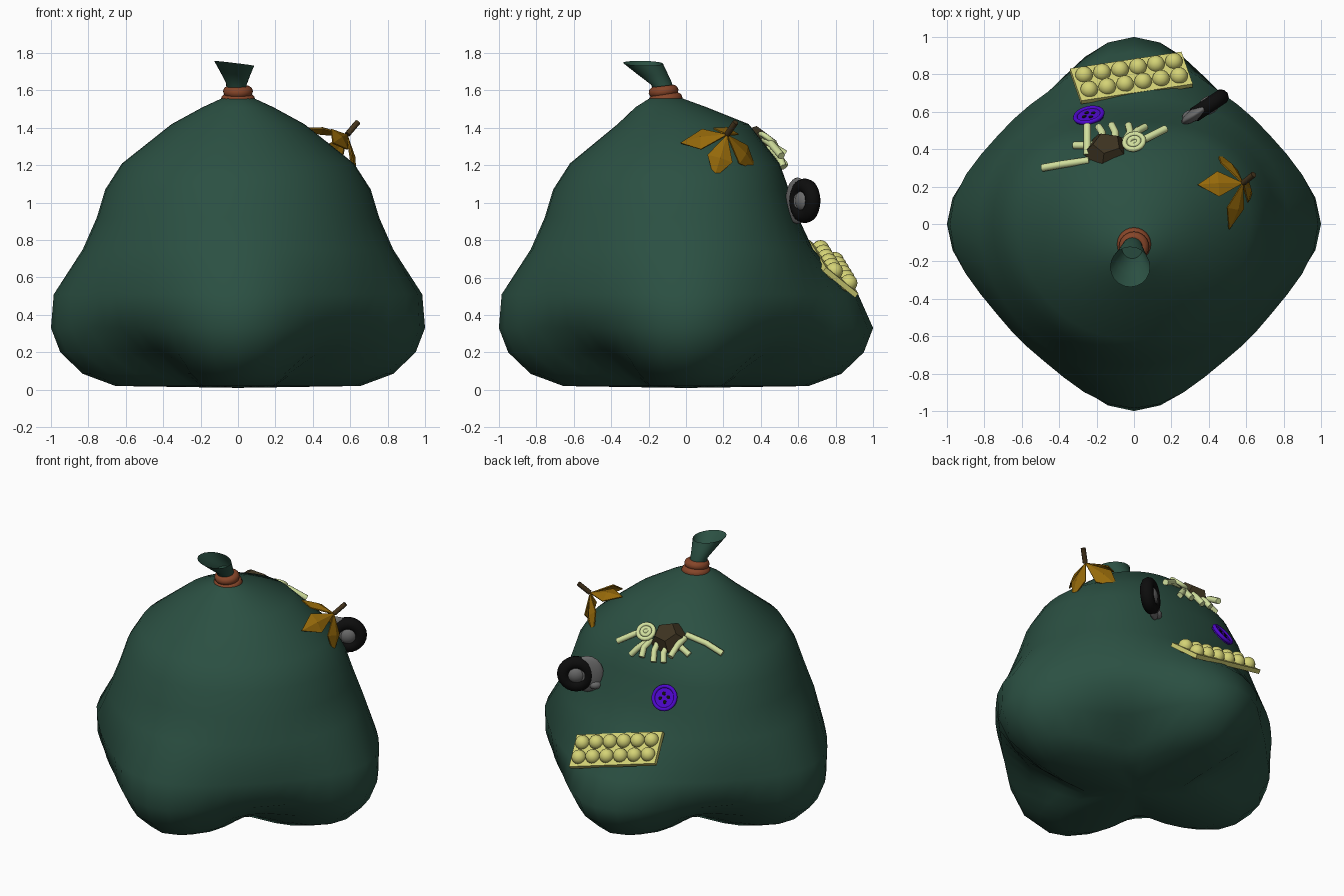
import bpy, bmesh, math
from mathutils import Vector, Matrix

cube = bpy.data.objects.get("Cube")
if cube:
    bpy.data.objects.remove(cube, do_unlink=True)


def material(name, r, g, b):
    m = bpy.data.materials.new(name)
    m.use_nodes = True
    m.diffuse_color = (r, g, b, 1)
    m.node_tree.nodes["Principled BSDF"].inputs["Base Color"].default_value = (r, g, b, 1)
    return m


GREEN = material("sack green", .024, .08, .055)
RUST = material("cord rust", .24, .06, .022)
CREAM = material("carton yellow", .66, .65, .18)
PASTA = material("noodle cream", .64, .74, .34)
OCHRE = material("leaf ochre", .3, .14, .003)
STEM = material("stem brown", .06, .035, .012)
BROWN = material("lump brown", .046, .033, .015)
PURPLE = material("button purple", .075, .002, .6)
BLACK = material("tyre black", .004, .004, .004)
GREY = material("metal grey", .15, .15, .15)


def finish(obj, name, mat, matrix=None, smooth=True):
    obj.name = obj.data.name = name
    obj.data.materials.append(mat)
    if matrix is not None:
        obj.matrix_world = matrix
    if smooth:
        bpy.ops.object.select_all(action='DESELECT')
        obj.select_set(True)
        bpy.context.view_layer.objects.active = obj
        bpy.ops.object.shade_smooth_by_angle(angle=math.radians(50))
    return obj


def mesh_object(name, verts, faces, mat, smooth=True):
    me = bpy.data.meshes.new(name)
    me.from_pydata(verts, [], faces)
    bm = bmesh.new()
    bm.from_mesh(me)
    bmesh.ops.recalc_face_normals(bm, faces=bm.faces)
    bm.to_mesh(me)
    bm.free()
    obj = bpy.data.objects.new(name, me)
    bpy.context.collection.objects.link(obj)
    return finish(obj, name, mat, None, smooth)


def frame(center, xdir, normal):
    z = Vector(normal).normalized()
    x = Vector(xdir)
    x = (x - z * x.dot(z)).normalized()
    m = Matrix((x, z.cross(x), z)).transposed().to_4x4()
    m.translation = Vector(center)
    return m


def at(m, x, y, z, sx=1, sy=1, sz=1):
    return m @ Matrix.Translation((x, y, z)) @ Matrix.Diagonal((sx, sy, sz, 1))


def sphere(name, mat, m, seg=16):
    bpy.ops.mesh.primitive_uv_sphere_add(segments=seg, ring_count=10, radius=1)
    return finish(bpy.context.object, name, mat, m)


def cylinder(name, mat, m, seg=24):
    bpy.ops.mesh.primitive_cylinder_add(vertices=seg, radius=1, depth=1)
    return finish(bpy.context.object, name, mat, m)


def torus(name, mat, m, major, minor, seg=24):
    bpy.ops.mesh.primitive_torus_add(major_segments=seg, minor_segments=10,
                                     major_radius=major, minor_radius=minor)
    return finish(bpy.context.object, name, mat, m)


def tube(name, mat, points, radius):
    cu = bpy.data.curves.new(name, 'CURVE')
    cu.dimensions = '3D'
    cu.bevel_depth, cu.bevel_resolution, cu.use_fill_caps = radius, 2, True
    sp = cu.splines.new('POLY')
    sp.points.add(len(points) - 1)
    for p, q in zip(sp.points, points):
        p.co = (*q, 1)
    obj = bpy.data.objects.new(name, cu)
    bpy.context.collection.objects.link(obj)
    bpy.ops.object.select_all(action='DESELECT')
    obj.select_set(True)
    bpy.context.view_layer.objects.active = obj
    bpy.ops.object.convert(target='MESH')
    return finish(bpy.context.object, name, mat)


def ring_faces(count, n):
    return [(k * n + i, k * n + (i + 1) % n, (k + 1) * n + (i + 1) % n, (k + 1) * n + i)
            for k in range(count - 1) for i in range(n)]


# Sack: rings of (height, lobe radius, crease radius, back radius, y shift)
RINGS = [(.02, .655, .3, .655, 0), (.085, .83, .43, .83, 0), (.2, .95, .65, .95, 0),
         (.33, 1, .83, 1, 0), (.51, .985, .87, .92, 0), (.75, .83, .81, .68, 0),
         (.92, .755, .75, .6, 0), (1.07, .71, .7, .55, 0), (1.21, .62, .62, .5, 0),
         (1.42, .355, .355, .345, -.01), (1.51, .19, .19, .19, -.08), (1.57, .06, .06, .06, -.115)]
N = 44
verts = []
for z, lobe, crease, back, dy in RINGS:
    for i in range(N):
        a = math.tau * i / N
        r = crease + (lobe - crease) * abs(math.cos(2 * a)) ** (3 if z > .3 else 2)
        r *= 1 - (1 - back / lobe) * max(0, math.sin(a)) ** 3
        verts.append((r * math.cos(a), r * math.sin(a) + dy, z))
faces = ring_faces(len(RINGS), N)
verts += [(0, 0, .01), (0, -.115, 1.58)]
top = (len(RINGS) - 1) * N
for i in range(N):
    j = (i + 1) % N
    faces += [(j, i, len(verts) - 2), (top + i, top + j, len(verts) - 1)]
mesh_object("sack", verts, faces, GREEN).data.shade_smooth()

# Flared open neck above the cord, closed at its throat
M = 20
neck = []
for z, y, r, tilt in [(1.54, -.11, .055, 0), (1.635, -.13, .055, .1),
                      (1.69, -.18, .08, .05), (1.745, -.23, .107, -.02)]:
    for i in range(M):
        a = math.tau * i / M
        neck.append((r * math.cos(a) - .1 * (z - 1.54), y + r * math.sin(a),
                     z + tilt * r * math.sin(a) - .12 * r * math.cos(a)))
mesh_object("sack_neck", neck, ring_faces(4, M), GREEN)
mesh_object("sack_throat", neck[M:2 * M], [range(M)], GREEN, False)
for z, y, major in [(1.552, -.11, .062), (1.595, -.12, .05)]:
    torus("neck_cord", RUST, frame((0, y, z), (1, 0, 0), (0, -.12, 1)), major, .03)

# Egg carton with two rows of six
tray = frame((-.015, .78, .645), (.59, .09, -.145), (.09, .65, .76))
bpy.ops.mesh.primitive_cube_add(size=1)
finish(bpy.context.object, "carton_tray", CREAM, at(tray, 0, 0, .002, .62, .23, .028), False)
for s in (-1, 1):
    for i in range(6):
        sphere("egg", CREAM, at(tray, (i - 2.5) * .1, s * .052, .022, .047, .047, .047))

# Four-hole button
button = frame((-.24, .575, .99), (1, .2, 0), (-.2, .84, .5))
cylinder("button_disc", PURPLE, at(button, 0, 0, 0, .078, .078, .02))
torus("button_rim", PURPLE, at(button, 0, 0, .008), .074, .012)
for k in range(4):
    a = k * math.pi / 2 + .3
    cylinder("button_hole", BLACK, at(button, .027 * math.cos(a), .027 * math.sin(a), .011, .012, .012, .004), 12)

# Wheel with hub and mounting bracket
wheel = frame((.4, .635, 1.01), (.83, .55, 0), (-.55, .83, 0))
torus("wheel_tyre", BLACK, at(wheel, 0, 0, 0), .078, .042)
cylinder("wheel_web", BLACK, at(wheel, 0, 0, 0, .07, .07, .05))
sphere("wheel_hub", GREY, at(wheel, 0, 0, 0, .062, .062, .048), 20)
sphere("wheel_bracket", GREY, at(wheel, -.07, 0, 0, .105, .125, .034), 20)
sphere("bracket_knob", GREY, at(wheel, -.12, .07, .01, .04, .03, .03))

# Noodles sticking out around a faceted lump
for path in [[(-.49, .3, 1.26), (-.38, .32, 1.31), (-.24, .34, 1.34)],
             [(-.25, .37, 1.33), (-.25, .45, 1.31), (-.25, .53, 1.26)],
             [(-.02, .42, 1.34), (.07, .46, 1.31), (.17, .51, 1.25)],
             [(-.32, .42, 1.25), (-.25, .42, 1.29), (-.15, .43, 1.31)],
             [(-.17, .44, 1.29), (-.17, .49, 1.25), (-.19, .52, 1.2)],
             [(-.1, .44, 1.3), (-.1, .49, 1.25), (-.12, .53, 1.19)],
             [(-.05, .44, 1.3), (-.02, .49, 1.25), (-.03, .53, 1.2)],
             [(-.02, .46, 1.28), (.02, .5, 1.24), (.06, .52, 1.19)]]:
    tube("noodle", PASTA, path, .02)
coil = frame((.0, .44, 1.335), (1, 0, 0), (-.15, .6, .75))
for r in (.052, .026):
    torus("noodle_loop", PASTA, coil, r, .014, 16)
bpy.ops.mesh.primitive_ico_sphere_add(subdivisions=1, radius=1)
lump = bpy.context.object
centers = [p.center.normalized() for p in lump.data.polygons]
bm = bmesh.new()
for c in centers:
    bm.verts.new(c)
bmesh.ops.convex_hull(bm, input=bm.verts[:])
bmesh.ops.dissolve_limit(bm, angle_limit=.1, verts=bm.verts[:], edges=bm.edges[:])
bm.to_mesh(lump.data)
bm.free()
finish(lump, "brown_lump", BROWN, at(frame((-.145, .385, 1.305), (1, .15, 0), (0, .6, .8)), 0, 0, 0, .125, .115, .1), False)

# Leaf: folded diamond leaflets meeting at a stem
base = Vector((.585, .22, 1.365))
out = Vector((.75, .2, .6)).normalized()
for tip in [(.34, .21, 1.4), (.51, -.03, 1.32), (.45, .38, 1.17), (.63, .15, 1.13)]:
    tip = Vector(tip)
    along = tip - base
    side = along.cross(out).normalized() * .07
    mid = base + along * .55
    up = side.cross(along).normalized() * .02
    if up.dot(out) < 0:
        up = -up
    leaf = mesh_object("leaflet", [base, mid + side, tip, mid - side, mid + up],
                       [(0, 1, 4), (1, 2, 4), (2, 3, 4), (3, 0, 4)], OCHRE, False)
    leaf.modifiers.new("thickness", 'SOLIDIFY').thickness = .008
tube("leaf_stem", STEM, [base, (.64, .265, 1.43)], .016)
